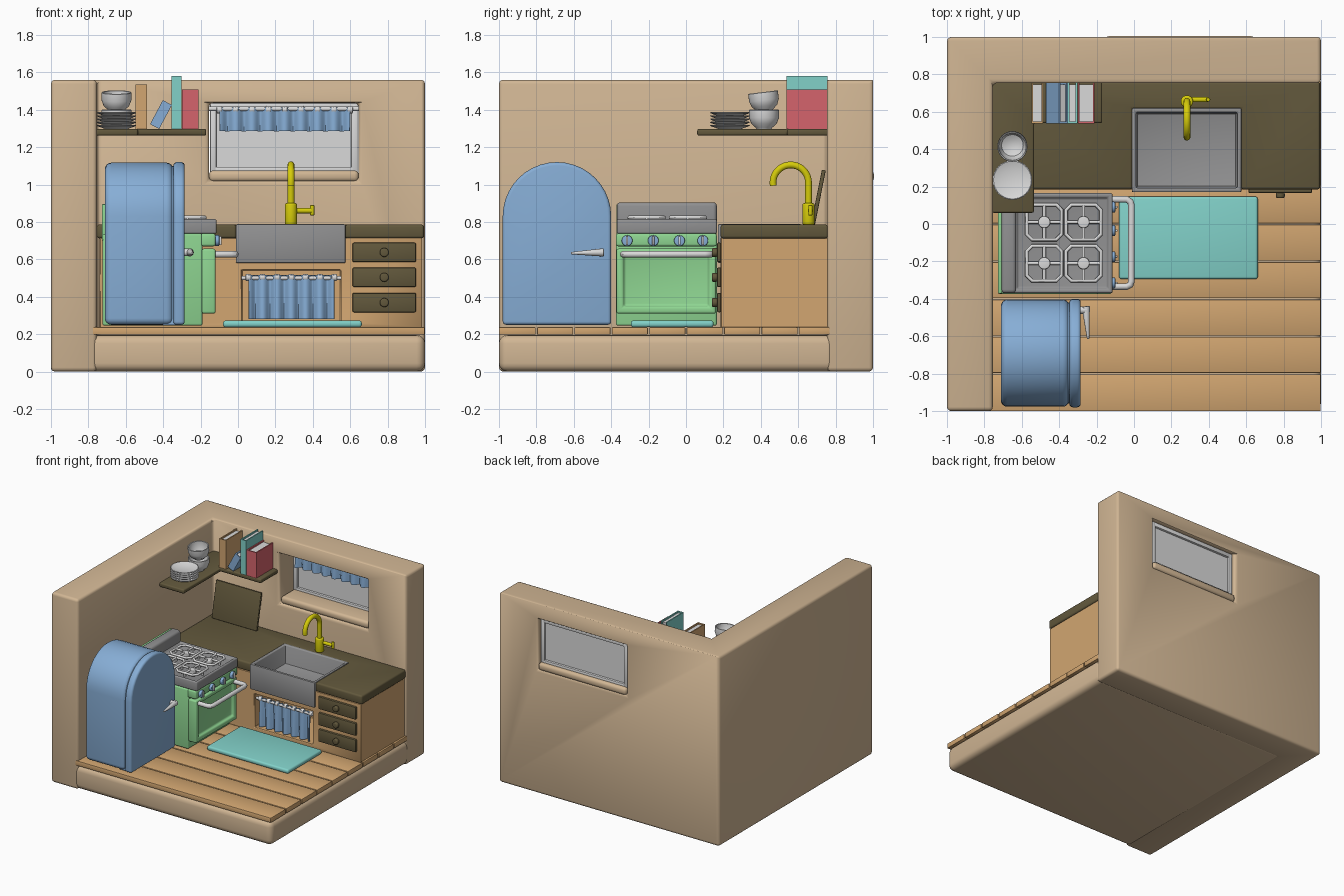
import bpy, bmesh, math
from mathutils import Vector

if "Cube" in bpy.data.objects:
    bpy.data.objects.remove(bpy.data.objects["Cube"])

def material(name, r, g, b):
    m = bpy.data.materials.new(name)
    lin = lambda c: (c / 255 / 12.92) if c < 11 else ((c / 255 + 0.055) / 1.055) ** 2.4
    m.diffuse_color = (lin(r), lin(g), lin(b), 1)
    m.use_nodes = True
    m.node_tree.nodes["Principled BSDF"].inputs["Base Color"].default_value = m.diffuse_color
    return m

TAN = material("plaster_tan", 209, 182, 148)
WOOD = material("warm_wood", 210, 166, 113)
DARK = material("dark_brown", 98, 88, 60)
GREY = material("mid_grey", 145, 145, 146)
WHITE = material("pale_grey", 218, 218, 218)
BLUE = material("soft_blue", 135, 174, 214)
GREEN = material("mint_green", 143, 214, 146)
TEAL = material("teal", 130, 209, 201)
RED = material("coral_red", 213, 100, 108)
YELLOW = material("yellow", 214, 204, 10)
cutters = []

def finish(name, bm, mat, bevel=0.0, seg=3):
    bmesh.ops.recalc_face_normals(bm, faces=bm.faces)
    me = bpy.data.meshes.new(name)
    bm.to_mesh(me)
    bm.free()
    me.materials.append(mat)
    ob = bpy.data.objects.new(name, me)
    bpy.context.collection.objects.link(ob)
    if bevel:
        add_bevel(ob, bevel, seg)
    return ob

def add_bevel(ob, width, seg=3):
    b = ob.modifiers.new("bevel", 'BEVEL')
    b.width, b.segments, b.limit_method = width, seg, 'ANGLE'

def prism(name, pts, vec, mat, bevel=0.0, seg=3):
    bm = bmesh.new()
    f = bm.faces.new([bm.verts.new(p) for p in pts])
    r = bmesh.ops.extrude_face_region(bm, geom=[f])
    bmesh.ops.translate(bm, vec=vec, verts=[v for v in r["geom"] if isinstance(v, bmesh.types.BMVert)])
    return finish(name, bm, mat, bevel, seg)

def box(name, lo, hi, mat, bevel=0.0, seg=3, inset=None):
    """inset = (direction, rim width, recess depth)"""
    bm = bmesh.new()
    bmesh.ops.create_cube(bm, size=1)
    for v in bm.verts:
        v.co = [lo[i] + (v.co[i] + 0.5) * (hi[i] - lo[i]) for i in range(3)]
    bm.normal_update()
    if inset:
        f = max(bm.faces, key=lambda f: f.normal.dot(Vector(inset[0])))
        bmesh.ops.inset_individual(bm, faces=[f], thickness=inset[1], depth=0)
        bmesh.ops.inset_individual(bm, faces=[f], thickness=0.01, depth=-inset[2])
    return finish(name, bm, mat, bevel, seg)

def cyl(name, a, b, r, mat, r2=None, bevel=0.0, n=24):
    a, b = Vector(a), Vector(b)
    bm = bmesh.new()
    bmesh.ops.create_cone(bm, cap_ends=True, segments=n, radius1=r, radius2=r if r2 is None else r2, depth=(b - a).length)
    ob = finish(name, bm, mat, bevel)
    ob.location = (a + b) / 2
    ob.rotation_euler = (b - a).to_track_quat('Z', 'Y').to_euler()
    return ob

def tube(name, pts, r, mat, closed=False):
    cu = bpy.data.curves.new(name, 'CURVE')
    cu.dimensions, cu.bevel_depth, cu.bevel_resolution, cu.use_fill_caps = '3D', r, 3, True
    s = cu.splines.new('POLY')
    s.points.add(len(pts) - 1)
    for p, q in zip(s.points, pts):
        p.co = (*q, 1)
    s.use_cyclic_u = closed
    cu.materials.append(mat)
    ob = bpy.data.objects.new(name, cu)
    bpy.context.collection.objects.link(ob)
    return ob

def lathe(name, prof, loc, mat, tilt=0.0):
    bm = bmesh.new()
    vs = [bm.verts.new((r, 0, z)) for r, z in prof]
    es = [bm.edges.new(p) for p in zip(vs, vs[1:])]
    bmesh.ops.spin(bm, geom=vs + es, cent=(0, 0, 0), axis=(0, 0, 1), angle=math.tau, steps=32)
    bmesh.ops.remove_doubles(bm, verts=bm.verts, dist=0.0002)
    ob = finish(name, bm, mat)
    ob.location, ob.rotation_euler = loc, (tilt, 0, 0)

def cut(ob, lo, hi, mat):
    c = box("cutter", lo, hi, mat)
    c.hide_render = True
    cutters.append(c)
    m = ob.modifiers.new("cut", 'BOOLEAN')
    m.object, m.operation, m.solver = c, 'DIFFERENCE', 'EXACT'

def curtain(name, x0, x1, y, z0, z1, folds):
    bm = bmesh.new()
    n, rows = folds * 10, []
    for t, amp in ((0, 0.009), (0.5, 0.014), (1, 0.018)):
        rows.append([bm.verts.new((x0 + (x1 - x0) * i / n, y - amp * math.cos(math.tau * i / 10),
                                   z1 + (z0 - z1) * t)) for i in range(n + 1)])
    for a, b in zip(rows, rows[1:]):
        for i in range(n):
            bm.faces.new((a[i], a[i + 1], b[i + 1], b[i]))
    finish(name, bm, BLUE).modifiers.new("thick", 'SOLIDIFY').thickness = 0.008
    # rod rings at the folds
    for i in range(folds + 1):
        x = x0 + (x1 - x0) * i / folds
        cyl(name + "_ring", (x - 0.014, y, z1 - 0.012), (x + 0.014, y, z1 - 0.012), 0.02, WHITE, bevel=0.006)

# room shell
wall = prism("walls", [(-1, -1, 0), (-.755, -1, 0), (-.755, .755, 0), (1, .755, 0), (1, 1, 0), (-1, 1, 0)], (0, 0, 1.56), TAN)
cut(wall, (-.155, .6, 1.02), (.645, 1.2, 1.435), TAN)
add_bevel(wall, 0.022)
box("base", (-.8, -1, 0), (1, .8, .195), TAN, 0.045, 4)
for i in range(9):
    y = -1 + 0.2 * i
    box("floor_plank", (-.78, y + (.004 if i else 0), .197), (.998, min(y + .196, .78), .237), WOOD, 0.004, 2)

# window
box("window_sill", (-.155, .77, 1.015), (.645, 1.005, 1.075), TAN, 0.022)
for n, lo, hi in (("left", (-.15, .93, 1.06), (-.115, .975, 1.43)), ("right", (.605, .93, 1.06), (.64, .975, 1.43)),
                  ("bottom", (-.15, .93, 1.06), (.64, .975, 1.095)), ("top", (-.15, .93, 1.4), (.64, .975, 1.435))):
    box("window_frame_" + n, lo, hi, WHITE, 0.006, 2)
box("window_pane", (-.13, .948, 1.07), (.62, .957, 1.42), WHITE)
cyl("window_rod", (-.155, .9, 1.405), (.645, .9, 1.405), .012, WHITE)
curtain("window_curtain", -.1, .6, .9, 1.285, 1.412, 8)

# counter
cab = box("cabinet", (-.74, .185, .235), (.985, .76, .715), WOOD)
cut(cab, (.02, .1, .27), (.55, .56, .545), WOOD)
cut(cab, (-.008, .1, .585), (.572, .62, .9), WOOD)
add_bevel(cab, 0.004, 1)
prism("countertop", [(-.755, .185, .712), (-.008, .185, .712), (-.008, .615, .712), (.572, .615, .712), (.572, .185, .712),
                     (.995, .185, .712), (.995, .76, .712), (-.755, .76, .712)], (0, 0, .074), DARK, 0.014)
box("sink", (-.012, .17, .58), (.575, .62, .788), GREY, 0.008, 2, inset=((0, 0, 1), .032, .15))
for z in (.317, .452, .585):
    box("drawer", (.612, .165, z), (.952, .19, z + .104), DARK, 0.008, 2)
    cyl("drawer_knob", (.782, .168, z + .052), (.782, .138, z + .052), .024, DARK, bevel=0.008)
cyl("cabinet_rod", (.015, .215, .5), (.555, .215, .5), .011, WHITE)
curtain("cabinet_curtain", .055, .515, .215, .28, .515, 6)
prism("cutting_board", [(-.71, .668, .787), (-.71, .69, .785), (-.71, .747, 1.075), (-.71, .727, 1.08)], (.41, 0, 0), DARK, 0.006)

# faucet
cyl("faucet_base", (.283, .655, .785), (.283, .655, .9), .033, YELLOW, bevel=0.01)
arc = [(.283, .56 + .095 * math.cos(math.radians(a)), 1.01 + .095 * math.sin(math.radians(a))) for a in range(0, 191, 10)]
tube("faucet_spout", [(.283, .655, .85)] + arc, .019, YELLOW)
cyl("faucet_arm", (.283, .665, .86), (.395, .665, .86), .014, YELLOW)
cyl("faucet_lever", (.397, .665, .835), (.397, .665, .89), .011, YELLOW, bevel=0.004)

# stove
box("stove_body", (-.725, -.375, .245), (-.19, .165, .738), GREEN, 0.012)
box("stove_back", (-.728, -.372, .7), (-.705, .162, .895), GREEN, 0.006)
box("stove_splash", (-.71, -.37, .735), (-.63, .165, .905), GREY, 0.02)
box("stove_top", (-.65, -.37, .737), (-.115, .165, .815), GREY, 0.014, inset=((0, 0, 1), .03, .018))
box("oven_door", (-.195, -.372, .31), (-.12, .16, .657), GREEN, 0.012, inset=((1, 0, 0), .05, .022))
box("control_panel", (-.2, -.375, .67), (-.12, .165, .738), GREEN, 0.012)
for y in (-.315, -.175, -.035, .09):
    cyl("stove_knob", (-.125, y, .7), (-.1, y, .7), .029, BLUE, bevel=0.006)
    box("knob_grip", (-.102, y - .006, .676), (-.088, y + .006, .724), WHITE, 0.003, 2)
tube("oven_handle", [(-.13, -.335, .627), (-.04, -.335, .627), (-.02, -.325, .627), (-.014, -.305, .627),
                     (-.014, .1, .627), (-.02, .12, .627), (-.04, .132, .627), (-.13, .132, .627)], .018, WHITE)
for x in (-.48, -.27):
    for y in (.01, -.21):
        h, c, z = .093, .065, .824
        tube("grate_ring", [(x + i, y + j, z) for i, j in ((-h, -c), (-c, -h), (c, -h), (h, -c), (h, c), (c, h), (-c, h), (-h, c))],
             .01, WHITE, True)
        for dx, dy in ((1, 0), (-1, 0), (0, 1), (0, -1)):
            tube("grate_bar", [(x + dx * .03, y + dy * .03, z), (x + dx * h, y + dy * h, z)], .009, WHITE)
            tube("grate_foot", [(x + dx * h, y + dy * h, z), (x + dx * h, y + dy * h, .79)], .009, WHITE)
        cyl("burner", (x, y, .79), (x, y, .82), .032, WHITE, bevel=0.006)

# fridge: arched body and door
def arch(x, inset=0.0):
    r = .29 - inset
    return ([(x, -.69 + r * math.cos(math.radians(a)), .83 + r * math.sin(math.radians(a))) for a in range(0, 181, 9)]
            + [(x, -.69 - r, .25), (x, -.69 + r, .25)])
prism("fridge_body", arch(-.712, .003), (.365, 0, 0), BLUE, 0.035, 4)
prism("fridge_core", arch(-.4, .02), (.08, 0, 0), BLUE)
prism("fridge_door", arch(-.345), (.06, 0, 0), BLUE, 0.018, 4)
cyl("fridge_handle_post", (-.3, -.46, .637), (-.25, -.46, .637), .02, WHITE)
cyl("fridge_handle", (-.258, -.44, .637), (-.245, -.615, .633), .022, WHITE, r2=.006, bevel=0.004)

# rug
box("rug", (-.08, -.295, .237), (.662, .147, .273), TEAL, 0.014)

# shelf
prism("shelf", [(-.76, .06, 1.262), (-.535, .06, 1.262), (-.535, .54, 1.262), (-.17, .54, 1.262), (-.17, .765, 1.262), (-.76, .765, 1.262)],
      (0, 0, .035), DARK, 0.01)

def book(name, x, z, w, h, mat, lean=0.0):
    t, a, b = .009, .538, .757
    cover = prism(name + "_cover", [(0, a, 0), (w, a, 0), (w, b, 0), (w - t, b, 0), (w - t, a + t, 0), (t, a + t, 0), (t, b, 0), (0, b, 0)],
                  (0, 0, h), mat)
    pages = box(name + "_pages", (t, a + t, .008), (w - t, b - .012, h - .012), WHITE)
    for o in (cover, pages):
        o.location, o.rotation_euler = (x, 0, z), (0, lean, 0)

book("wood_book", -.548, 1.297, .062, .237, WOOD)
book("blue_book", -.47, 1.323, .055, .145, BLUE, math.radians(28))
book("teal_book", -.355, 1.297, .052, .283, TEAL)
book("red_book", -.3, 1.297, .09, .21, RED)

# plates and bowls
for i in range(5):
    lathe("plate", [(0, 0), (.06, 0), (.104, .016), (.106, .02), (.101, .022), (.06, .008), (0, .008)], (-.65, .235, 1.297 + i * .017), WHITE)
bowl = [(0, 0), (.04, 0), (.045, .008), (.068, .028), (.08, .06), (.08, .1), (.077, .103), (.072, .1), (.071, .06), (.058, .03), (.03, .017), (0, .015)]
lathe("bowl_lower", bowl, (-.65, .417, 1.297), WHITE)
lathe("bowl_upper", bowl, (-.65, .424, 1.392), WHITE, math.radians(7))

# apply modifiers, drop cutters, smooth by angle
bpy.ops.object.select_all(action='SELECT')
bpy.context.view_layer.objects.active = wall
bpy.ops.object.convert(target='MESH')
for c in cutters:
    bpy.data.objects.remove(c)
bpy.ops.object.select_all(action='SELECT')
bpy.context.view_layer.objects.active = wall
bpy.ops.object.shade_smooth_by_angle(angle=math.radians(40))
